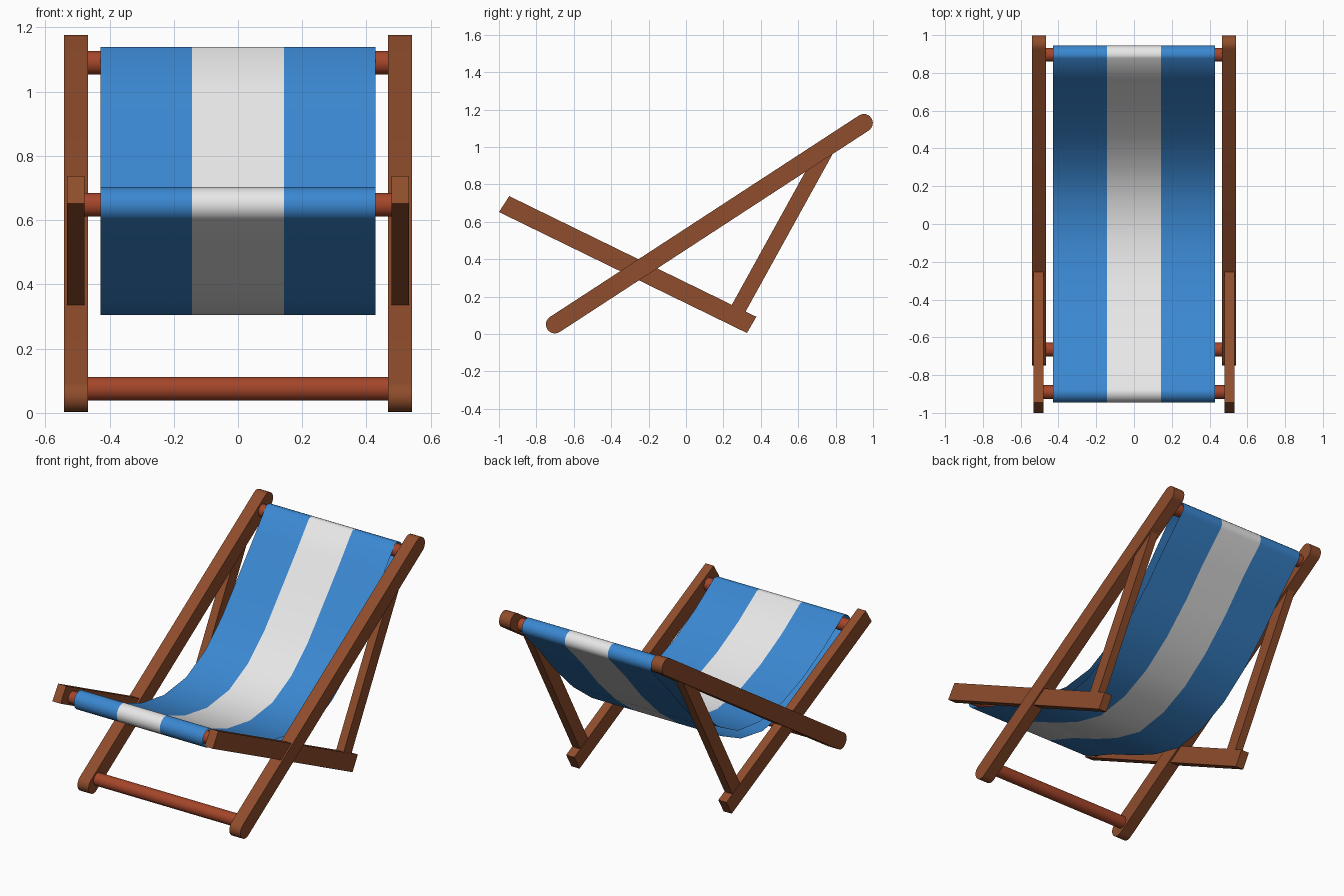
import bpy
import bmesh
from math import cos, sin, radians, atan2, pi
from mathutils import Vector

cube = bpy.data.objects.get("Cube")
if cube:
    bpy.data.objects.remove(cube, do_unlink=True)


def material(name, rgb):
    mat = bpy.data.materials.new(name)
    mat.use_nodes = True
    mat.diffuse_color = (*rgb, 1)
    mat.node_tree.nodes["Principled BSDF"].inputs["Base Color"].default_value = (*rgb, 1)
    return mat


WOOD = material("brown wood", (0.275, 0.074, 0.025))
DOWEL = material("reddish wood", (0.375, 0.061, 0.023))
BLUE = material("blue canvas", (0.043, 0.245, 0.64))
WHITE = material("white canvas", (0.8, 0.8, 0.8))


def finish(name, bm, mats, angle=35):
    mesh = bpy.data.meshes.new(name)
    bm.to_mesh(mesh)
    bm.free()
    for mat in mats:
        mesh.materials.append(mat)
    obj = bpy.data.objects.new(name, mesh)
    bpy.context.collection.objects.link(obj)
    bpy.ops.object.select_all(action="DESELECT")
    obj.select_set(True)
    bpy.context.view_layer.objects.active = obj
    bpy.ops.object.shade_smooth_by_angle(angle=radians(angle))


def arc(centre, radius, start, end, steps):
    """Points (y, z) on an arc, angles in degrees."""
    angles = [radians(start + (end - start) * i / steps) for i in range(steps + 1)]
    return [(centre[0] + radius * cos(a), centre[1] + radius * sin(a)) for a in angles]


def plank_pair(name, outline, inner, outer):
    """Extrude a side outline (y, z) across x, once on each side."""
    for side, sign in (("left", 1), ("right", -1)):
        bm = bmesh.new()
        face = bm.faces.new([bm.verts.new((sign * inner, y, z)) for y, z in outline])
        new = bmesh.ops.extrude_face_region(bm, geom=[face])["geom"]
        verts = [v for v in new if isinstance(v, bmesh.types.BMVert)]
        bmesh.ops.translate(bm, verts=verts, vec=(sign * (outer - inner), 0, 0))
        bmesh.ops.recalc_face_normals(bm, faces=bm.faces)
        finish(f"{side}_{name}", bm, [WOOD])


# Long back rails with rounded ends
foot, head = (-0.701, 0.051), (0.951, 1.128)
tilt = atan2(head[1] - foot[1], head[0] - foot[0]) * 180 / pi
plank_pair("back_rail",
           arc(head, 0.048, tilt - 90, tilt + 90, 12) + arc(foot, 0.048, tilt + 90, tilt + 270, 12),
           0.467, 0.541)

# Seat rails with straight ends
plank_pair("seat_rail", [(-1.0, 0.652), (-0.945, 0.737), (0.376, 0.092), (0.326, 0.005)], 0.478, 0.532)

# Slanted props between seat rails and back rails
low, high = Vector((0.272, 0.12)), Vector((0.758, 1.0))
across = (high - low).orthogonal().normalized() * 0.041
plank_pair("prop", [low - across, high - across, high + across, low + across], 0.48, 0.53)

# Round cross bars
SEAT_BAR, TOP_BAR = (-0.89, 0.648), (0.896, 1.09)
for name, centre in (("foot_bar", (-0.665, 0.075)), ("seat_bar", SEAT_BAR), ("top_bar", TOP_BAR)):
    bm = bmesh.new()
    ends = [[bm.verts.new((x, y, z)) for y, z in arc(centre, 0.037, 0, 345, 23)] for x in (-0.5, 0.5)]
    for i in range(24):
        j = (i + 1) % 24
        bm.faces.new((ends[0][i], ends[0][j], ends[1][j], ends[1][i]))
    for ring in ends:
        bm.faces.new(ring)
    bmesh.ops.recalc_face_normals(bm, faces=bm.faces)
    finish(name, bm, [DOWEL])

# Canvas sling: a sagging loop round the seat bar and the top bar
upper = [(-0.7, 0.584), (-0.5, 0.478), (-0.3, 0.403), (-0.09, 0.37), (0.12, 0.396),
         (0.3, 0.487), (0.46, 0.63), (0.63, 0.832), (0.77, 1.0)]
lower = [(0.78, 0.9), (0.63, 0.727), (0.46, 0.56), (0.28, 0.425), (0.09, 0.338),
         (-0.12, 0.304), (-0.32, 0.352), (-0.5, 0.425), (-0.7, 0.52)]
loop = (upper + arc(TOP_BAR, 0.049, 112, -37, 8)
        + lower + arc(SEAT_BAR, 0.055, 240, 75, 8))
bm = bmesh.new()
columns = [[bm.verts.new((x, y, z)) for y, z in loop] for x in (-0.428, -0.143, 0.143, 0.428)]
for c in range(3):
    for i in range(len(loop)):
        j = (i + 1) % len(loop)
        face = bm.faces.new((columns[c][i], columns[c + 1][i], columns[c + 1][j], columns[c][j]))
        face.material_index = c % 2
finish("canvas_sling", bm, [BLUE, WHITE], angle=60)
